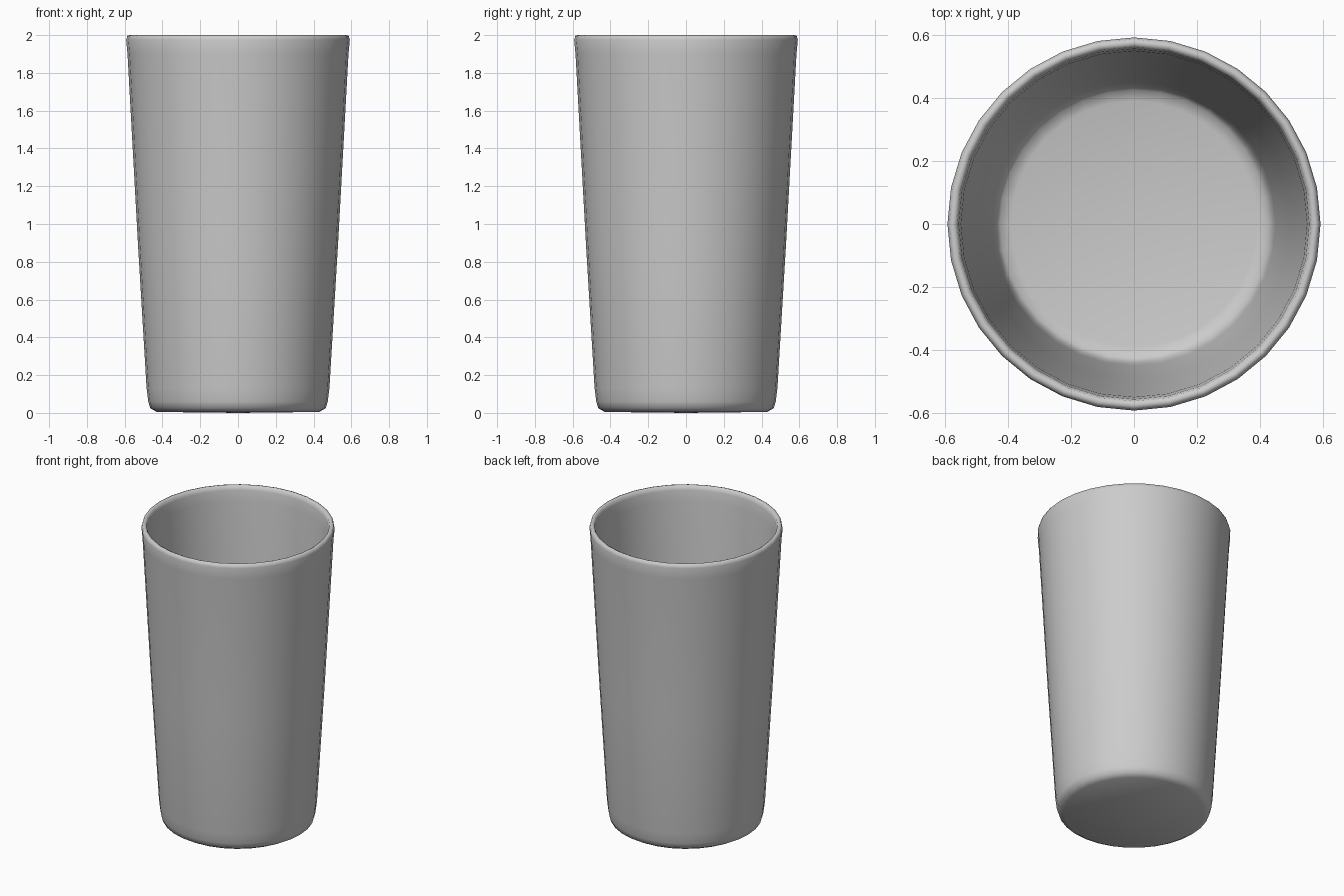
import bpy, bmesh
from math import cos, sin, tau

if "Cube" in bpy.data.objects:
    bpy.data.objects.remove(bpy.data.objects["Cube"])

SIDES = 32
# Radius/height profile: underside centre, outer wall, rim, inner wall, inner floor
profile = [(0, 0), (0.43, 0.005), (0.465, 0.025), (0.475, 0.06), (0.484, 0.13),
           (0.53, 0.9), (0.585, 1.9), (0.592, 1.975), (0.586, 1.996), (0.574, 2.0),
           (0.562, 1.994), (0.556, 1.97), (0.549, 1.9), (0.494, 0.9), (0.449, 0.14),
           (0.439, 0.07), (0.425, 0.05), (0.39, 0.04), (0, 0.04)]

# Cup body, lathed around z
bm = bmesh.new()
rings = []
for r, z in profile:
    n = SIDES if r else 1
    rings.append([bm.verts.new((r * cos(tau * i / SIDES), r * sin(tau * i / SIDES), z))
                  for i in range(n)])
for a, b in zip(rings, rings[1:]):
    for i in range(SIDES):
        j = (i + 1) % SIDES
        quad = [a[i % len(a)], a[j % len(a)], b[j % len(b)], b[i % len(b)]]
        bm.faces.new(list(dict.fromkeys(quad)))
bmesh.ops.recalc_face_normals(bm, faces=bm.faces)
for f in bm.faces:
    f.smooth = True

mesh = bpy.data.meshes.new("cup")
bm.to_mesh(mesh)
bm.free()
bpy.context.collection.objects.link(bpy.data.objects.new("cup", mesh))
